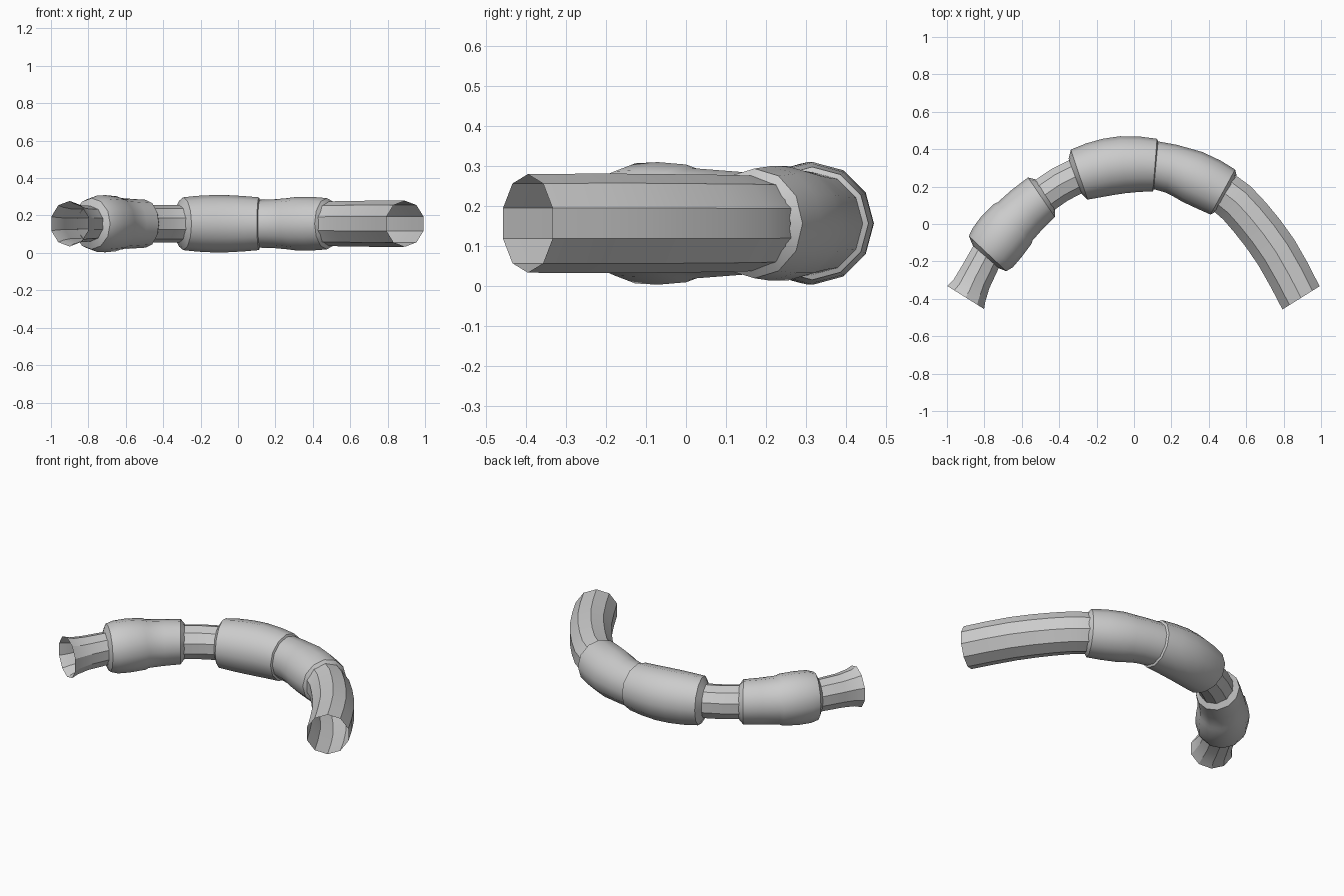
import bpy, bmesh, math

cube = bpy.data.objects.get("Cube")
if cube:
    bpy.data.objects.remove(cube, do_unlink=True)

grey = bpy.data.materials.new("plain grey")
grey.use_nodes = True
COLOUR = (0.6, 0.6, 0.6, 1)
grey.diffuse_color = COLOUR
grey.node_tree.nodes["Principled BSDF"].inputs["Base Color"].default_value = COLOUR

MID_Z = 0.156
# Hose centreline: x, y, slope
SPINE = [(-0.9, -0.393, 1.6), (-0.78, -0.155, 1.05), (-0.65, 0.0, 0.95),
         (-0.495, 0.143, 0.68), (-0.29, 0.265, 0.33), (-0.06, 0.317, 0.1),
         (0.112, 0.315, -0.08), (0.30, 0.257, -0.4), (0.48, 0.168, -0.55),
         (0.65, 0.0, -1.2), (0.78, -0.18, -1.5), (0.893, -0.395, -1.6)]


def spine(x):
    """Height and slope of the centreline at x."""
    for (x0, y0, m0), (x1, y1, m1) in zip(SPINE, SPINE[1:]):
        if x <= x1:
            break
    h = x1 - x0
    t = (x - x0) / h
    a, b = m0 * h - (y1 - y0), (y1 - y0) - m1 * h
    y = y0 + t * (y1 - y0) + t * (1 - t) * (a * (1 - t) + b * t)
    return y, m0 + (m1 - m0) * t


def tube(name, sides, stations):
    """Sweep an open polygonal skin through (x, radius) stations."""
    bm = bmesh.new()
    rings = []
    for x, r in stations:
        y, m = spine(x)
        k = math.hypot(1, m)
        ring = []
        for i in range(sides):
            a = math.pi / 2 + math.tau * i / sides
            side = r * math.cos(a)
            ring.append(bm.verts.new((x - side * m / k, y + side / k,
                                      MID_Z + r * math.sin(a))))
        rings.append(ring)
    for p, q in zip(rings, rings[1:]):
        for i in range(sides):
            j = (i + 1) % sides
            bm.faces.new((p[i], p[j], q[j], q[i]))
    bmesh.ops.recalc_face_normals(bm, faces=bm.faces)
    mesh = bpy.data.meshes.new(name)
    bm.to_mesh(mesh)
    bm.free()
    mesh.materials.append(grey)
    ob = bpy.data.objects.new(name, mesh)
    bpy.context.collection.objects.link(ob)
    bpy.ops.object.select_all(action='DESELECT')
    ob.select_set(True)
    bpy.context.view_layer.objects.active = ob
    bpy.ops.object.shade_smooth_by_angle(angle=math.radians(33))


# Inner hose with a flared end
tube("inner_hose", 10, [(-0.9, 0.122), (-0.88, 0.108), (-0.85, 0.099),
                        (-0.78, 0.095), (-0.65, 0.097), (-0.495, 0.1),
                        (-0.4, 0.1), (-0.29, 0.1), (-0.06, 0.11),
                        (0.112, 0.115), (0.3, 0.115), (0.48, 0.119),
                        (0.55, 0.121), (0.62, 0.122), (0.69, 0.123),
                        (0.76, 0.124), (0.83, 0.124), (0.893, 0.123)])
# Stepped sleeves
tube("end_sleeve", 12, [(-0.795, 0.09), (-0.783, 0.137), (-0.755, 0.15),
                        (-0.71, 0.153), (-0.65, 0.147), (-0.635, 0.138),
                        (-0.57, 0.133), (-0.495, 0.128), (-0.475, 0.098)])
tube("middle_sleeve", 12, [(-0.315, 0.1), (-0.293, 0.141), (-0.22, 0.149),
                           (-0.14, 0.153), (-0.06, 0.153), (0.03, 0.148),
                           (0.112, 0.141), (0.124, 0.112)])
tube("side_sleeve", 12, [(0.112, 0.128), (0.2, 0.131), (0.265, 0.137),
                         (0.31, 0.143), (0.4, 0.143), (0.475, 0.137),
                         (0.49, 0.115)])
